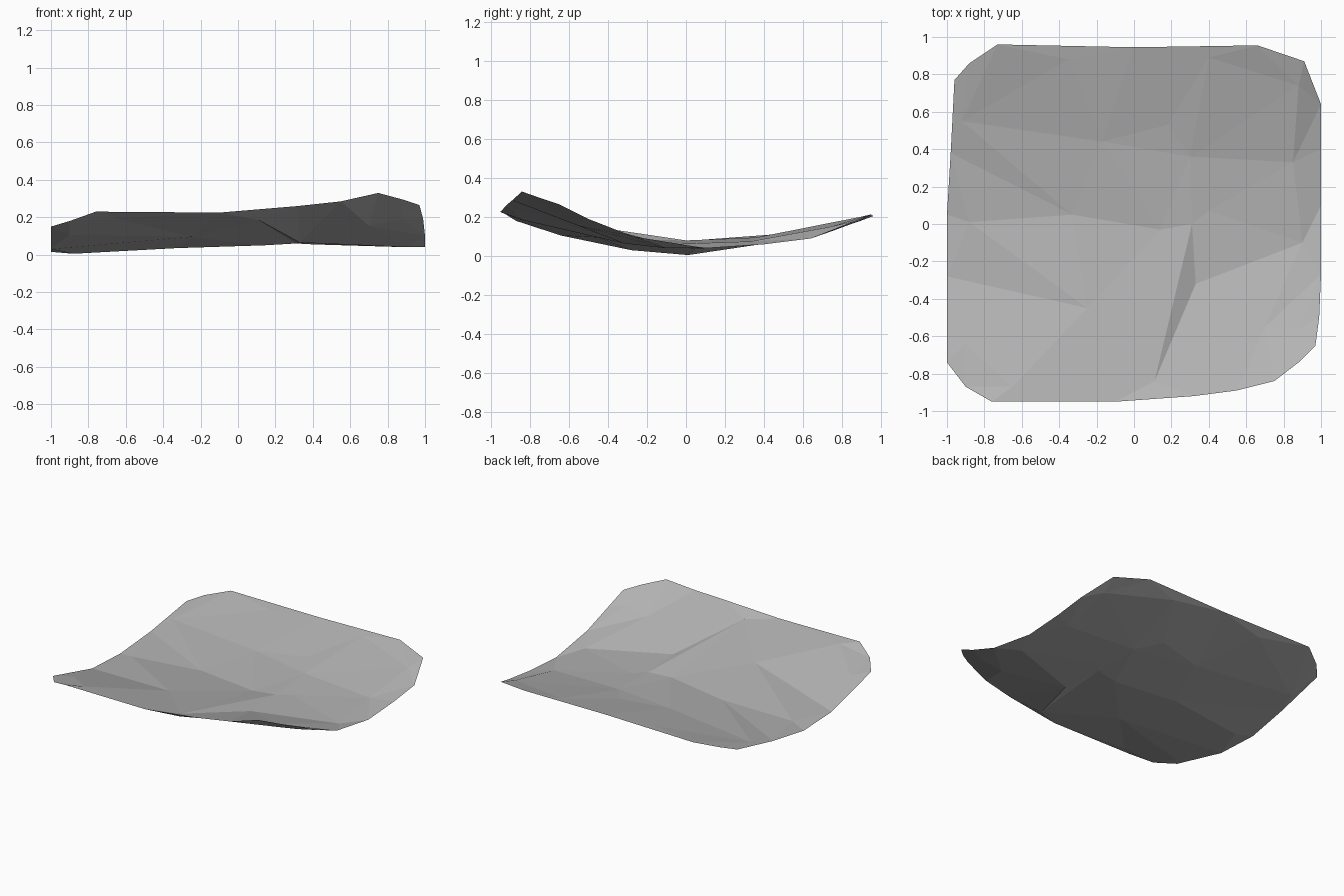
import bpy
from mathutils import Vector
from mathutils.geometry import delaunay_2d_cdt

cube = bpy.data.objects.get("Cube")
if cube:
    bpy.data.objects.remove(cube, do_unlink=True)

# Rim of the sheet, counter-clockwise from the front right corner: x, y, z
rim = [
    (-0.76, -0.95, 0.23), (-0.10, -0.95, 0.225), (0.32, -0.92, 0.26),
    (0.55, -0.89, 0.285), (0.75, -0.84, 0.33), (0.88, -0.74, 0.295),
    (0.97, -0.65, 0.265), (0.99, -0.50, 0.19), (1.00, -0.27, 0.10),
    (1.00, 0.10, 0.04), (1.00, 0.40, 0.06), (1.00, 0.64, 0.09),
    (0.91, 0.87, 0.18), (0.66, 0.955, 0.215), (0.00, 0.945, 0.21),
    (-0.73, 0.96, 0.205), (-0.88, 0.86, 0.17), (-0.96, 0.77, 0.14),
    (-0.98, 0.38, 0.06), (-1.00, 0.05, 0.015), (-1.00, -0.28, 0.03),
    (-1.00, -0.74, 0.15), (-0.90, -0.87, 0.18),
]

# Folds and dents inside the rim: x, y, top z, thickness
dents = [
    (0.11, -0.84, 0.205, 0.02), (0.33, -0.32, 0.085, 0.02), (0.31, 0.00, 0.08, 0.02),
    (0.14, -0.03, 0.075, 0.025), (0.40, 0.07, 0.075, 0.02), (-0.33, 0.05, 0.065, 0.03),
    (-0.88, 0.01, 0.04, 0.035), (0.90, -0.10, 0.06, 0.02), (0.30, 0.36, 0.095, 0.025),
    (0.18, 0.53, 0.12, 0.03), (-0.17, 0.44, 0.11, 0.03), (0.85, 0.33, 0.075, 0.02),
    (-0.92, 0.55, 0.10, 0.02), (-0.35, 0.88, 0.195, 0.02), (0.40, 0.89, 0.20, 0.02),
    (0.88, 0.74, 0.15, 0.025), (-0.90, -0.64, 0.135, 0.03), (-0.65, -0.87, 0.215, 0.02),
    (0.88, -0.56, 0.21, 0.02), (-0.25, -0.45, 0.13, 0.035), (0.70, -0.55, 0.18, 0.025),
]

# Triangulate the sheet seen from above, keeping the long fold as an edge
points = [Vector(p[:2]) for p in rim + dents]
n = len(rim)
fold = [(n, n + 1), (n + 1, n + 2), (n, n + 2)]
flat, _, tris, origin, _, _ = delaunay_2d_cdt(points, fold, [list(range(n))], 1, 1e-5)

# Top and underside share the rim, so the sheet thins out to a sharp edge
top, under, bottom_index = [], [], []
for co, src in zip(flat, origin):
    p = (rim + dents)[src[0]]
    top.append((co.x, co.y, p[2]))
    if len(p) == 3:
        bottom_index.append(len(top) - 1)
    else:
        bottom_index.append(len(flat) + len(under))
        under.append((co.x, co.y, p[2] - p[3]))

faces = []
for t in tris:
    a, b, c = (flat[i] for i in t)
    t = list(t) if (b - a).cross(c - a) > 0 else list(reversed(t))
    faces.append(t)
    low = [bottom_index[i] for i in reversed(t)]
    if set(low) != set(t):
        faces.append(low)

mesh = bpy.data.meshes.new("curved_sheet")
mesh.from_pydata(top + under, [], faces)
mesh.update()
sheet = bpy.data.objects.new("curved_sheet", mesh)
bpy.context.collection.objects.link(sheet)

# One plain grey
grey = bpy.data.materials.new("plain_grey")
grey.use_nodes = True
colour = (0.45, 0.45, 0.45, 1.0)
grey.diffuse_color = colour
grey.node_tree.nodes["Principled BSDF"].inputs["Base Color"].default_value = colour
mesh.materials.append(grey)
